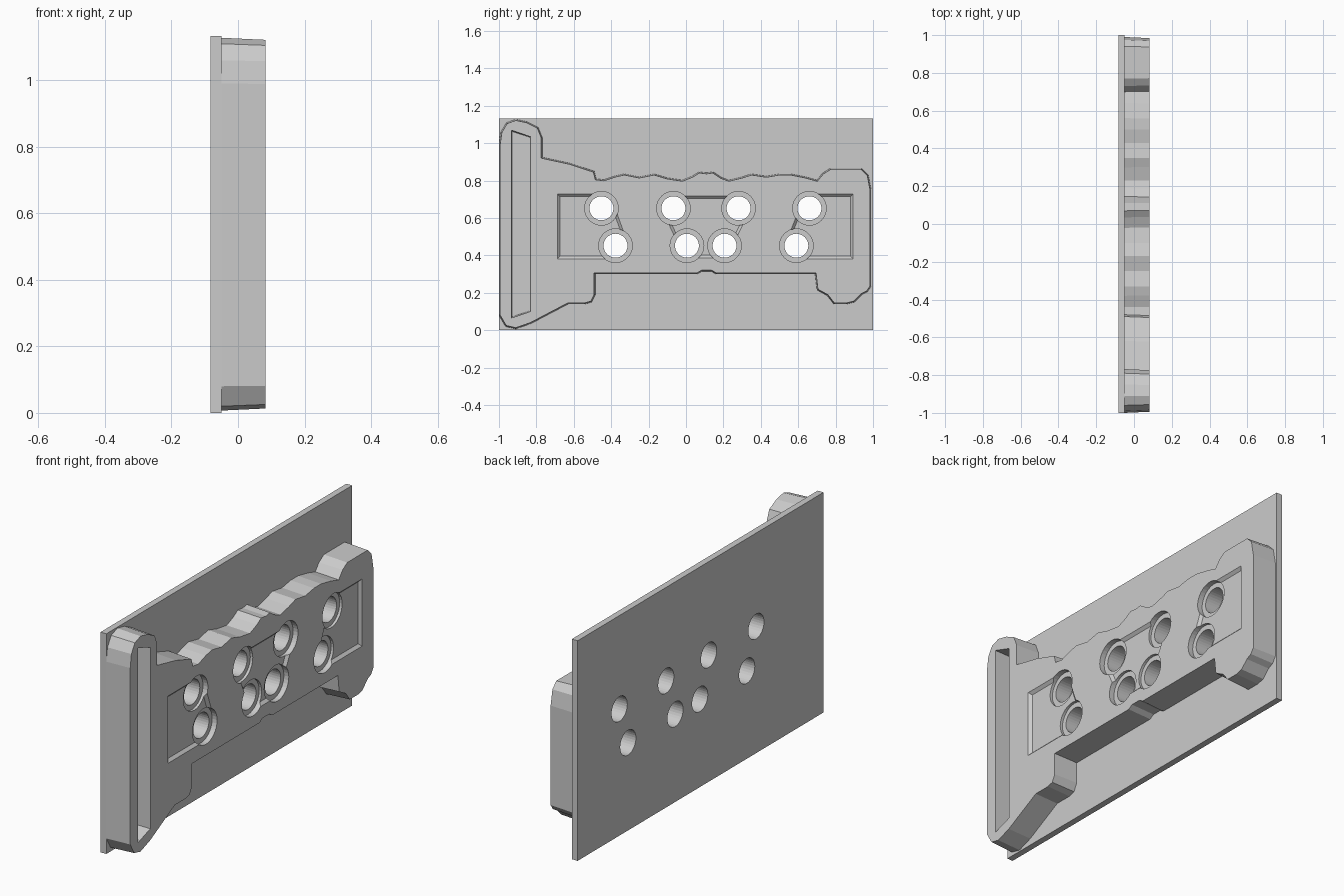
import bpy, bmesh, math
from mathutils import Vector

cube = bpy.data.objects.get("Cube")
if cube:
    bpy.data.objects.remove(cube)

BACK, SEAT, FACE = -0.083, -0.05, 0.082

grey = bpy.data.materials.new("plain grey")
grey.use_nodes = True
grey.diffuse_color = (0.6, 0.6, 0.6, 1)
grey.node_tree.nodes["Principled BSDF"].inputs["Base Color"].default_value = (0.6, 0.6, 0.6, 1)


def inset(points, d):
    """Move a (y, z) outline inwards by d."""
    pts = [Vector(p) for p in points]
    n = len(pts)
    area = sum(pts[i - 1].x * pts[i].y - pts[i].x * pts[i - 1].y for i in range(n))
    s = 1 if area > 0 else -1
    out = []
    for i, p in enumerate(pts):
        a = (p - pts[i - 1]).normalized()
        b = (pts[(i + 1) % n] - p).normalized()
        na, nb = Vector((-a.y, a.x)) * s, Vector((-b.y, b.x)) * s
        out.append(p + (na + nb) * d / max(0.6, 1 + na.dot(nb)))
    return out


def prism(name, outline, x0, x1, taper=0.0):
    """Extrude a (y, z) outline along x, drawn in by taper at x1."""
    bm = bmesh.new()
    a = [bm.verts.new((x0, y, z)) for y, z in outline]
    b = [bm.verts.new((x1, y, z)) for y, z in inset(outline, taper)]
    bm.faces.new(a)
    bm.faces.new(b)
    for i in range(len(a)):
        bm.faces.new((a[i - 1], a[i], b[i], b[i - 1]))
    bmesh.ops.recalc_face_normals(bm, faces=bm.faces)
    mesh = bpy.data.meshes.new(name)
    bm.to_mesh(mesh)
    bm.free()
    mesh.materials.append(grey)
    ob = bpy.data.objects.new(name, mesh)
    bpy.context.collection.objects.link(ob)
    return ob


def circle(y, z, r, n=32):
    return [(y + r * math.cos(math.tau * i / n), z + r * math.sin(math.tau * i / n))
            for i in range(n)]


def cut(target, cutter):
    cutter.hide_render = True
    cutter.hide_viewport = True
    cutter.display_type = 'WIRE'
    m = target.modifiers.new(cutter.name, 'BOOLEAN')
    m.operation = 'DIFFERENCE'
    m.solver = 'EXACT'
    m.object = cutter


# Backing plate
plate = prism("backing_plate", [(-1, 0), (1, 0), (1, 1.133), (-1, 1.133)], BACK, SEAT)

# Body silhouette: strap end, wavy top, stepped foot, relieved lower edge
strap_top = [(-1, .99), (-.99, 1.06), (-.96, 1.11), (-.91, 1.128), (-.85, 1.115),
             (-.79, 1.085), (-.768, 1.03), (-.768, .925), (-.62, .893), (-.49, .85)]
wavy_top = [(-.48, .81), (-.44, .805), (-.38, .825), (-.33, .836), (-.25, .82),
            (-.17, .836), (-.1, .815), (-.02, .803), (.035, .825), (.07, .847),
            (.11, .842), (.145, .847), (.19, .817), (.23, .803), (.3, .82),
            (.35, .836), (.43, .824), (.5, .836), (.56, .836), (.64, .82), (.7, .803)]
foot = [(.73, .84), (.77, .865), (.94, .865), (.975, .83), (.99, .75), (.99, .235),
        (.97, .205), (.94, .19), (.9, .15), (.86, .14), (.79, .14), (.755, .185),
        (.7, .215), (.69, .3)]
lower_edge = [(.16, .3), (.135, .315), (.085, .315), (.06, .3), (-.485, .3),
              (-.485, .19), (-.505, .15), (-.54, .14), (-.63, .14), (-.83, .035),
              (-.91, .007), (-.965, .02), (-1, .08)]
body = prism("body", strap_top + wavy_top + foot + lower_edge, SEAT, FACE, 0.006)

# Strap slot
cut(body, prism("slot_cutter", [(-.933, 1.07), (-.83, 1.035), (-.83, .1), (-.933, .065)],
                FACE + .02, SEAT - .02, 0.006))

# Shallow pockets with sloping walls
pockets = {
    "rear": [(-.70, .74), (-.46, .74), (-.38, .69), (-.30, .47), (-.36, .37), (-.70, .37)],
    "middle": [(-.07, .73), (.285, .73), (.345, .62), (.27, .47), (.2, .375),
               (.01, .375), (-.06, .47), (-.13, .62)],
    "front": [(.905, .74), (.905, .37), (.58, .37), (.525, .48), (.59, .64), (.66, .74)],
}
for name, outline in pockets.items():
    cut(body, prism(name + "_pocket_cutter", outline, FACE + .012, FACE - .014, 0.026))

# Bolt holes with counterbores
upper = [(y, .652) for y in (-.452, -.067, .281, .66)]
lower = [(y, .452) for y in (-.377, .005, .206, .59)]
for i, (y, z) in enumerate(upper + lower):
    cut(body, prism(f"counterbore_cutter_{i}", circle(y, z, .09), FACE + .02, FACE - .028))
    hole = prism(f"hole_cutter_{i}", circle(y, z, .064), FACE + .05, BACK - .05)
    cut(body, hole)
    cut(plate, hole)
